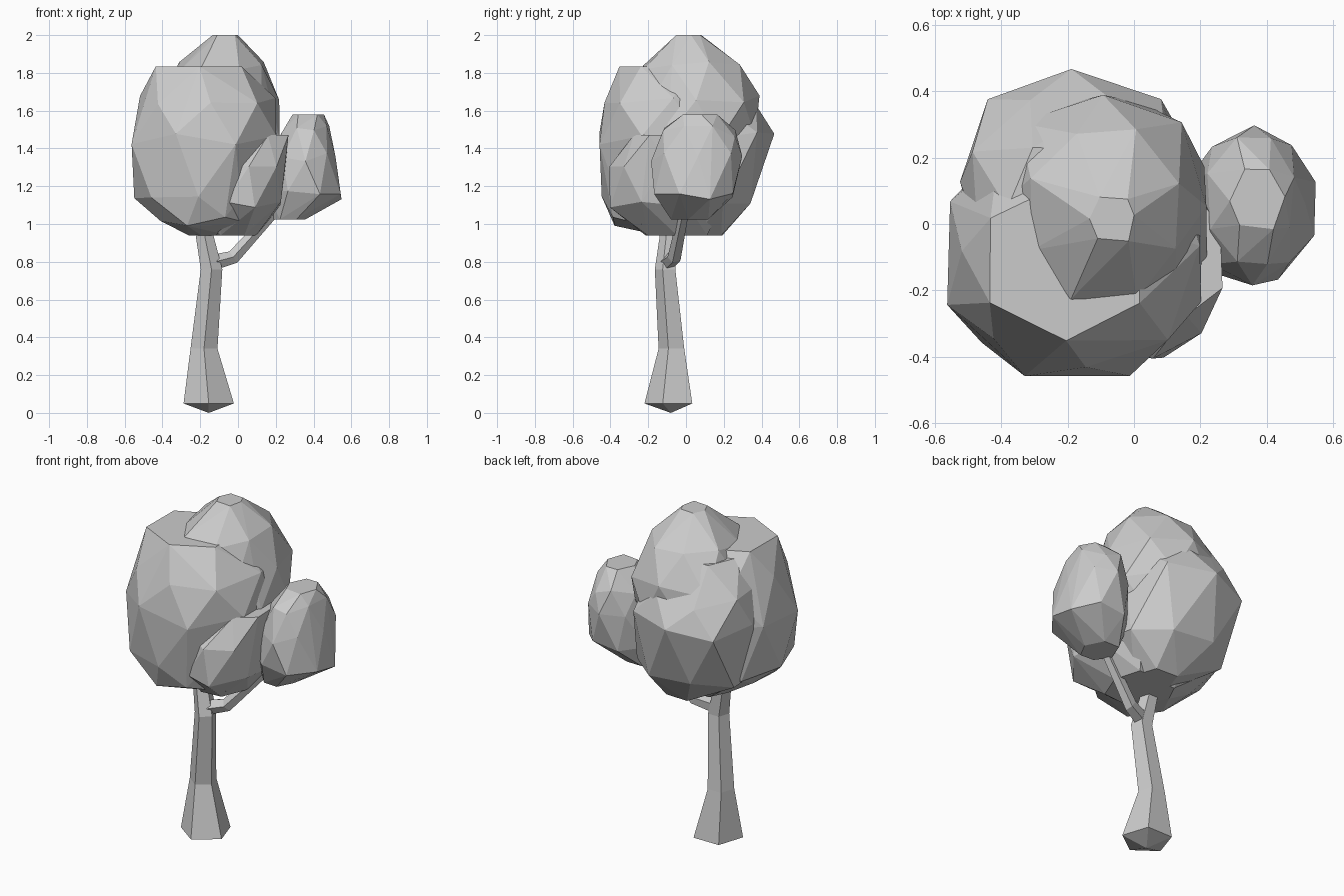
import bpy, bmesh, math, random
from mathutils import Vector

if "Cube" in bpy.data.objects:
    bpy.data.objects.remove(bpy.data.objects["Cube"])

random.seed(4)


def finish(name, bm):
    bmesh.ops.recalc_face_normals(bm, faces=bm.faces)
    mesh = bpy.data.meshes.new(name)
    bm.to_mesh(mesh)
    bm.free()
    obj = bpy.data.objects.new(name, mesh)
    bpy.context.collection.objects.link(obj)
    return obj


def limb(name, stations, sides=5, tip=None, turn=-math.pi / 2):
    """Faceted tube through stations (x, y, z, radius, lean)."""
    bm = bmesh.new()
    rings = []
    for x, y, z, r, lean in stations:
        ring = []
        for i in range(sides):
            a = turn + 2 * math.pi * i / sides
            off = Vector((math.cos(a) * math.cos(lean), math.sin(a),
                          -math.cos(a) * math.sin(lean))) * r
            ring.append(bm.verts.new(Vector((x, y, z)) + off))
        rings.append(ring)
    for lo, hi in zip(rings, rings[1:]):
        for i in range(sides):
            j = (i + 1) % sides
            bm.faces.new((lo[i], lo[j], hi[j], hi[i]))
    bm.faces.new(rings[-1])
    if tip:
        t = bm.verts.new(tip)
        for i in range(sides):
            bm.faces.new((rings[0][(i + 1) % sides], rings[0][i], t))
    else:
        bm.faces.new(rings[0][::-1])
    return finish(name, bm)


def clump(name, levels, sides=8, jitter=0.01, power=2.4):
    """Faceted leaf mass: hull of staggered, slightly squared rings (z, x0, x1, y0, y1)."""
    bm = bmesh.new()
    last = len(levels) - 1
    for k, (z, x0, x1, y0, y1) in enumerate(levels):
        end = k in (0, last)
        n = 6 if end else sides
        stagger = 0.5 * (k % 2)
        grow = 1.04 if stagger and not end else 1.0
        for i in range(n):
            a = 2 * math.pi * (i + stagger) / n
            c, s = math.cos(a), math.sin(a)
            r = grow / (abs(c) ** power + abs(s) ** power) ** (1 / power)
            dx, dy = (random.uniform(-jitter, jitter) for _ in range(2))
            dz = 0 if end else random.uniform(-3, 3) * jitter
            bm.verts.new(((x0 + x1) / 2 + r * (x1 - x0) / 2 * c + dx,
                          (y0 + y1) / 2 + r * (y1 - y0) / 2 * s + dy, z + dz))
    res = bmesh.ops.convex_hull(bm, input=bm.verts)
    junk = set(res["geom_interior"] + res["geom_unused"])
    bmesh.ops.delete(bm, geom=[g for g in junk if isinstance(g, bmesh.types.BMVert)],
                     context='VERTS')
    return finish(name, bm)


# Trunk with flared foot, and the main fork going up into the crown
limb("trunk", [(-0.155, -0.08, 0.05, 0.14, 0), (-0.18, -0.07, 0.34, 0.075, 0),
               (-0.14, -0.105, 0.76, 0.06, 0), (-0.175, -0.09, 0.93, 0.05, 0),
               (-0.2, -0.08, 1.08, 0.045, 0)],
     tip=(-0.155, -0.08, 0.0))

# Side branch carrying the small clump
limb("side_branch", [(-0.14, -0.1, 0.795, 0.045, 1.2), (-0.025, -0.06, 0.825, 0.038, 0.95),
                     (0.17, -0.015, 1.04, 0.03, 0.75), (0.25, 0.0, 1.13, 0.025, 0.75)])

# Main crown: overlapping clumps merged into one surface
crown = clump("crown", [(0.94, -0.27, 0.02, -0.15, 0.1), (1.01, -0.42, 0.08, -0.38, 0.1),
                        (1.15, -0.54, 0.1, -0.44, 0.22), (1.45, -0.56, 0.21, -0.47, 0.3),
                        (1.66, -0.51, 0.2, -0.43, 0.28), (1.835, -0.45, 0.03, -0.35, 0.12)])
others = [
    # high clump at the top
    clump("top_clump", [(1.15, -0.35, 0.1, -0.2, 0.25), (1.46, -0.43, 0.22, -0.3, 0.36),
                        (1.67, -0.42, 0.215, -0.28, 0.38), (1.84, -0.31, 0.13, -0.23, 0.28),
                        (2.0, -0.14, 0.01, -0.05, 0.09)]),
    # rear clump
    clump("rear_clump", [(0.94, -0.2, 0.05, -0.1, 0.2), (1.13, -0.46, 0.19, -0.2, 0.35),
                         (1.46, -0.53, 0.16, -0.2, 0.46), (1.62, -0.48, 0.1, -0.2, 0.38),
                         (1.8, -0.38, -0.05, -0.15, 0.24)]),
    # low clump on the front right
    clump("low_clump", [(0.94, -0.15, 0.1, -0.22, 0.12), (1.1, -0.2, 0.22, -0.4, 0.18),
                        (1.3, -0.15, 0.25, -0.41, 0.2), (1.47, 0.05, 0.27, -0.28, 0.1)]),
]
for part in others:
    mod = crown.modifiers.new("merge", 'BOOLEAN')
    mod.operation = 'UNION'
    mod.solver = 'EXACT'
    mod.object = part
    bpy.context.view_layer.objects.active = crown
    bpy.ops.object.modifier_apply(modifier=mod.name)
    bpy.data.objects.remove(part)

# Small clump on the side branch
clump("small_clump", [(1.025, 0.17, 0.36, -0.09, 0.12), (1.15, 0.15, 0.55, -0.16, 0.24),
                      (1.35, 0.19, 0.52, -0.18, 0.29), (1.49, 0.23, 0.48, -0.12, 0.26),
                      (1.58, 0.29, 0.45, -0.02, 0.17)])
